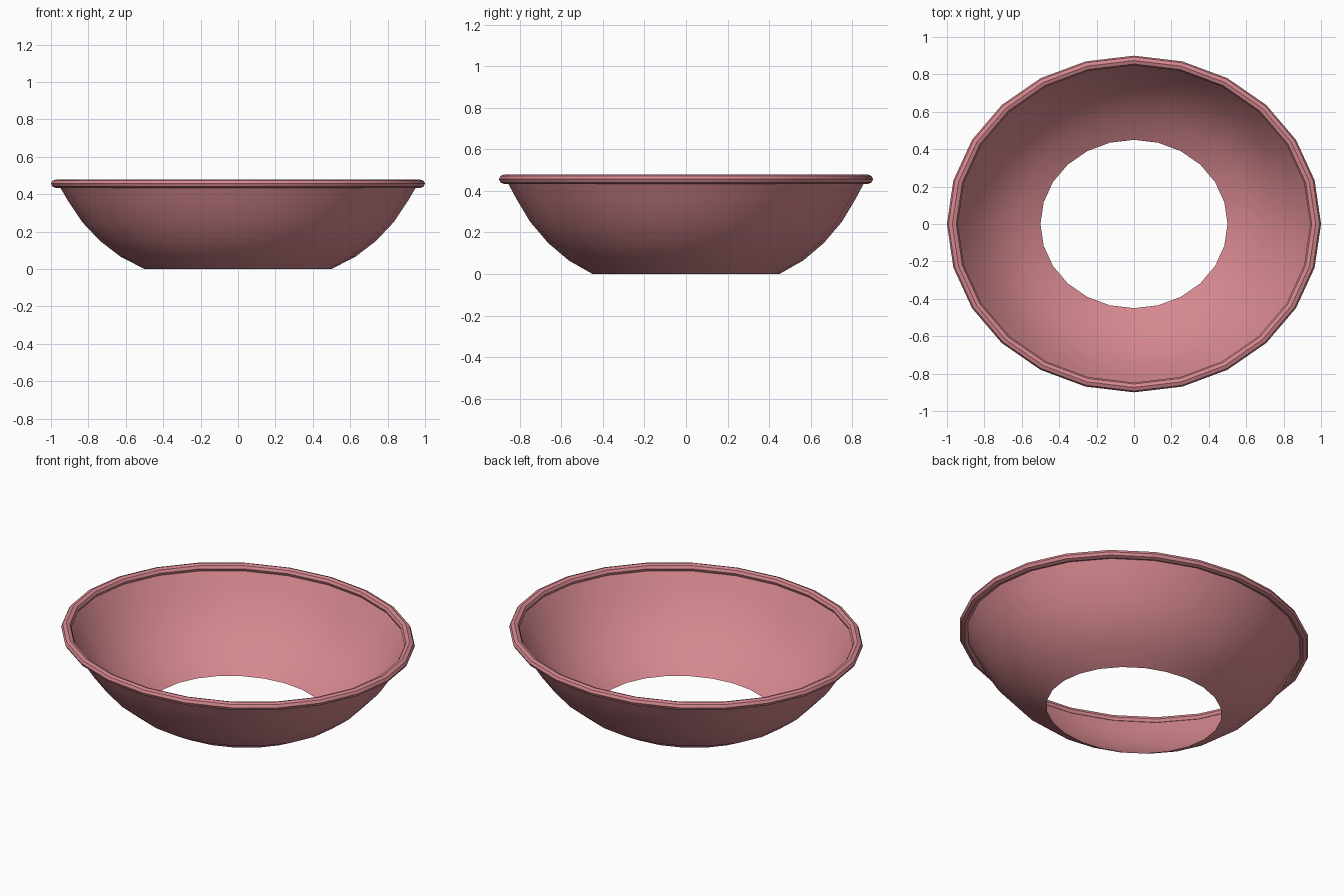
import bpy, math

cube = bpy.data.objects.get("Cube")
if cube:
    bpy.data.objects.remove(cube, do_unlink=True)

SEGMENTS = 24
DEPTH_SCALE = 0.9  # the bowl is slightly oval

pink = bpy.data.materials.new("dusty_pink")
pink.use_nodes = True
colour = (0.67, 0.245, 0.275, 1)
pink.diffuse_color = colour
pink.node_tree.nodes["Principled BSDF"].inputs["Base Color"].default_value = colour


def lathe(name, profile, closed, angle):
    """Spin a (radius, z) profile around z; faces point right of the profile's direction."""
    n = len(profile)
    verts, faces = [], []
    for i in range(SEGMENTS):
        a = math.tau * i / SEGMENTS
        verts += [(r * math.cos(a), r * math.sin(a) * DEPTH_SCALE, z) for r, z in profile]
        j = (i + 1) % SEGMENTS
        for k in range(n if closed else n - 1):
            m = (k + 1) % n
            faces.append((i * n + k, j * n + k, j * n + m, i * n + m))
    mesh = bpy.data.meshes.new(name)
    mesh.from_pydata(verts, [], faces)
    mesh.materials.append(pink)
    obj = bpy.data.objects.new(name, mesh)
    bpy.context.collection.objects.link(obj)
    bpy.ops.object.select_all(action="DESELECT")
    obj.select_set(True)
    bpy.context.view_layer.objects.active = obj
    bpy.ops.object.shade_smooth_by_angle(angle=math.radians(angle))
    return obj


# Thin curved wall, open at the bottom
lathe("bowl_wall", [(0.5, 0), (0.627, 0.065), (0.738, 0.15), (0.834, 0.252),
                    (0.909, 0.365), (0.962, 0.455)], False, 40)

# Rounded rim with an eight-sided, slightly flattened section
rim = [(0.971 + 0.029 * math.cos(math.tau * k / 8),
        0.456 + 0.023 * math.sin(math.tau * k / 8)) for k in range(8)]
lathe("rim", rim, True, 25)
